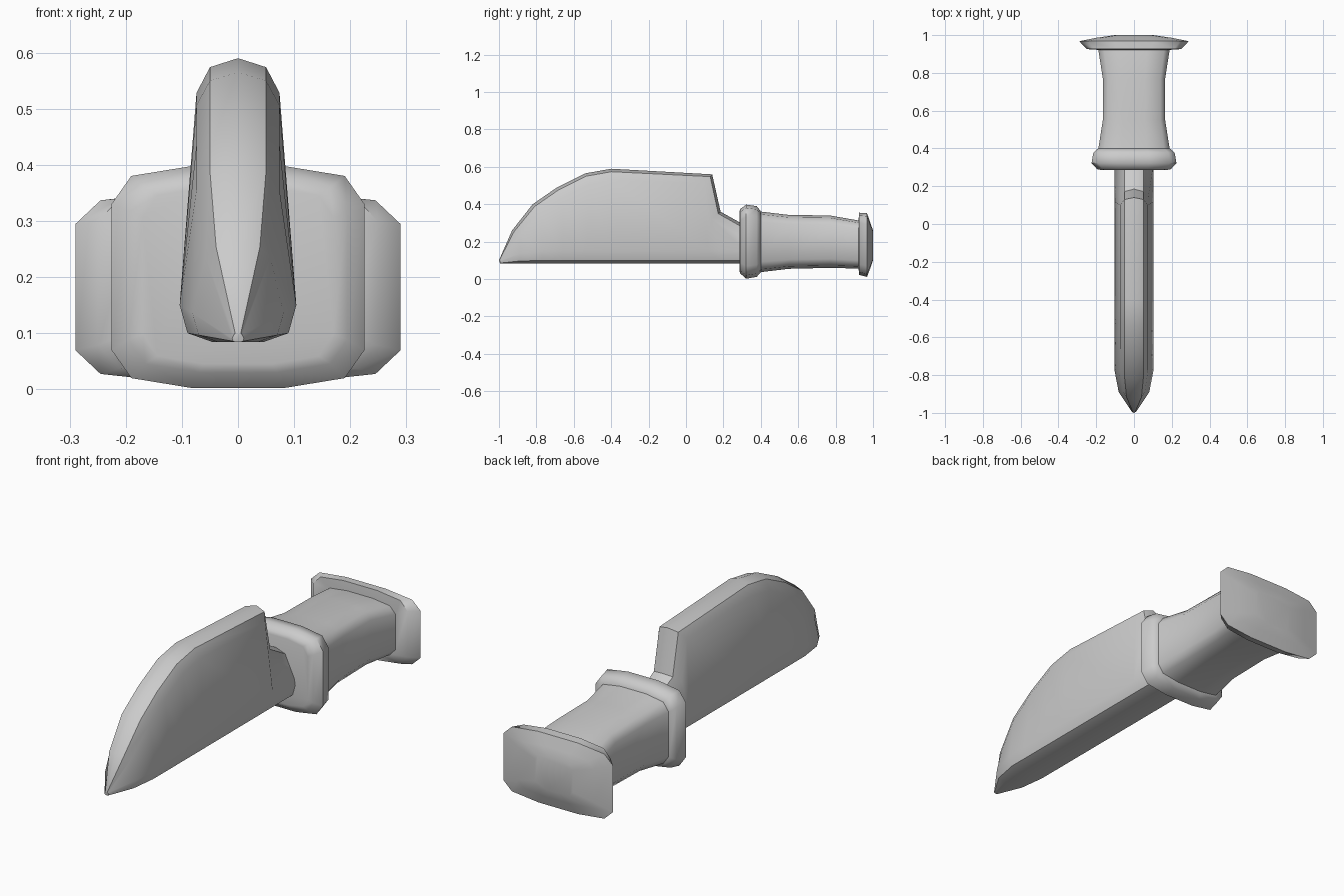
import bpy, bmesh, math
from mathutils import Vector

cube = bpy.data.objects.get("Cube")
if cube:
    bpy.data.objects.remove(cube)

grey = bpy.data.materials.new("plain_grey")
grey.use_nodes = True
GREY = (0.6, 0.6, 0.6, 1)
grey.diffuse_color = GREY
grey.node_tree.nodes["Principled BSDF"].inputs["Base Color"].default_value = GREY


def loft(name, rings, angle):
    """Skin closed rings of equal length and cap both ends."""
    bm = bmesh.new()
    loops = [[bm.verts.new(p) for p in ring] for ring in rings]
    for a, b in zip(loops, loops[1:]):
        for i in range(len(a)):
            j = (i + 1) % len(a)
            bm.faces.new((a[i], a[j], b[j], b[i]))
    bm.faces.new(loops[0])
    bm.faces.new(loops[-1])
    bmesh.ops.recalc_face_normals(bm, faces=bm.faces)
    mesh = bpy.data.meshes.new(name)
    bm.to_mesh(mesh)
    bm.free()
    mesh.materials.append(grey)
    obj = bpy.data.objects.new(name, mesh)
    bpy.context.collection.objects.link(obj)
    bpy.ops.object.select_all(action='DESELECT')
    obj.select_set(True)
    bpy.context.view_layer.objects.active = obj
    bpy.ops.object.shade_smooth_by_angle(angle=math.radians(angle))
    return obj


# Blade stations: spine y, spine z, foot y, thickness factor
stations = [(-1, .1, -.995, .1), (-.93, .26, -.89, .78), (-.82, .40, -.77, 1),
            (-.69, .49, -.66, 1), (-.54, .565, -.53, 1), (-.40, .59, -.40, 1),
            (.14, .56, .12, 1), (.185, .36, .18, 1), (.32, .285, .32, 1)]
spine = [Vector(s[:2]) for s in stations]
rings = []
for i, (y, z, foot, t) in enumerate(stations):
    # Round the spine inwards along its normal, then add the thicker foot
    before = (spine[i] - spine[max(i - 1, 0)]).normalized()
    after = (spine[min(i + 1, len(spine) - 1)] - spine[i]).normalized()
    along = (before + after).normalized()
    inward = Vector((along.y, -along.x))
    half = []
    for width, depth in ((.05, .016), (.074, .062)):
        p = spine[i] + inward * depth * t
        half.append((width * t, p.x, p.y))
    half += [(.104 * t, foot, .084 + .066 * t), (.09 * t, foot, .084 + .016 * t),
             (.045 * t, foot, .084)]
    rings.append([(0, y, z)] + half + [(-a, b, c) for a, b, c in reversed(half)])
loft("blade", rings, 42)


def handle_ring(y, half_x, low, high):
    """Twelve-sided rounded rectangle across the handle."""
    mid, half_z = (low + high) / 2, (high - low) / 2
    corner = [(1, .66), (.845, .91), (.36, 1)]
    quarter = [(a * half_x, b * half_z) for a, b in corner]
    top = quarter + [(-a, b) for a, b in reversed(quarter)]
    full = top + [(-a, -b) for a, b in top]
    return [(a, y, mid + b) for a, b in full]


# Handle parts: y, half width, low z, high z
parts = {
    "guard": [(.285, .17, .045, .36), (.29, .195, .03, .375), (.322, .225, .002, .398),
              (.378, .215, .012, .39), (.40, .19, .035, .362)],
    "grip": [(.39, .19, .036, .362), (.55, .165, .055, .343), (.77, .165, .06, .34),
             (.93, .19, .056, .312)],
    "pommel": [(.922, .19, .06, .31), (.926, .25, .022, .355), (.968, .29, .012, .352),
               (.986, .2, .06, .3), (1, .1, .1, .26)],
}
for name, rows in parts.items():
    loft(name, [handle_ring(*row) for row in rows], 50)
